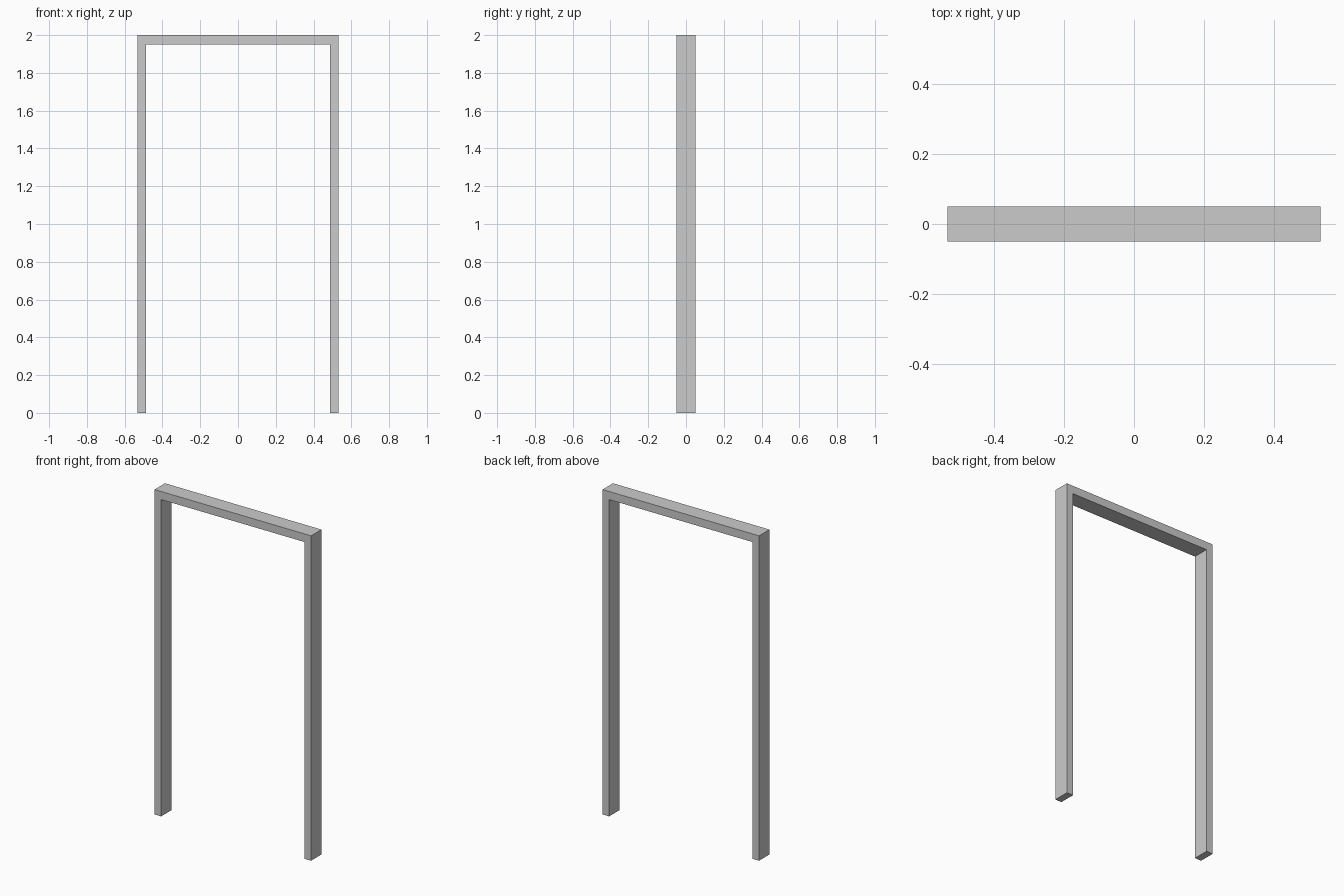
import bpy, bmesh

if "Cube" in bpy.data.objects:
    bpy.data.objects.remove(bpy.data.objects["Cube"])

OUT_X, IN_X = 0.533, 0.488   # outer and inner half widths
TOP, HEAD = 2.0, 1.95        # frame top and underside of the head
DEPTH = 0.101

# Door frame: one U-shaped profile in the xz plane, extruded along y
right = [(IN_X, HEAD), (IN_X, 0), (OUT_X, 0), (OUT_X, TOP)]
profile = right + [(-x, z) for x, z in reversed(right)]

bm = bmesh.new()
face = bm.faces.new([bm.verts.new((x, -DEPTH / 2, z)) for x, z in profile])
new = bmesh.ops.extrude_face_region(bm, geom=[face])["geom"]
bmesh.ops.translate(bm, vec=(0, DEPTH, 0),
                    verts=[g for g in new if isinstance(g, bmesh.types.BMVert)])

# Split the concave front and back into head and jamb faces
bmesh.ops.connect_verts_concave(bm, faces=bm.faces[:])
bmesh.ops.recalc_face_normals(bm, faces=bm.faces[:])

mesh = bpy.data.meshes.new("door_frame")
bm.to_mesh(mesh)
bm.free()
bpy.context.collection.objects.link(bpy.data.objects.new("door_frame", mesh))
